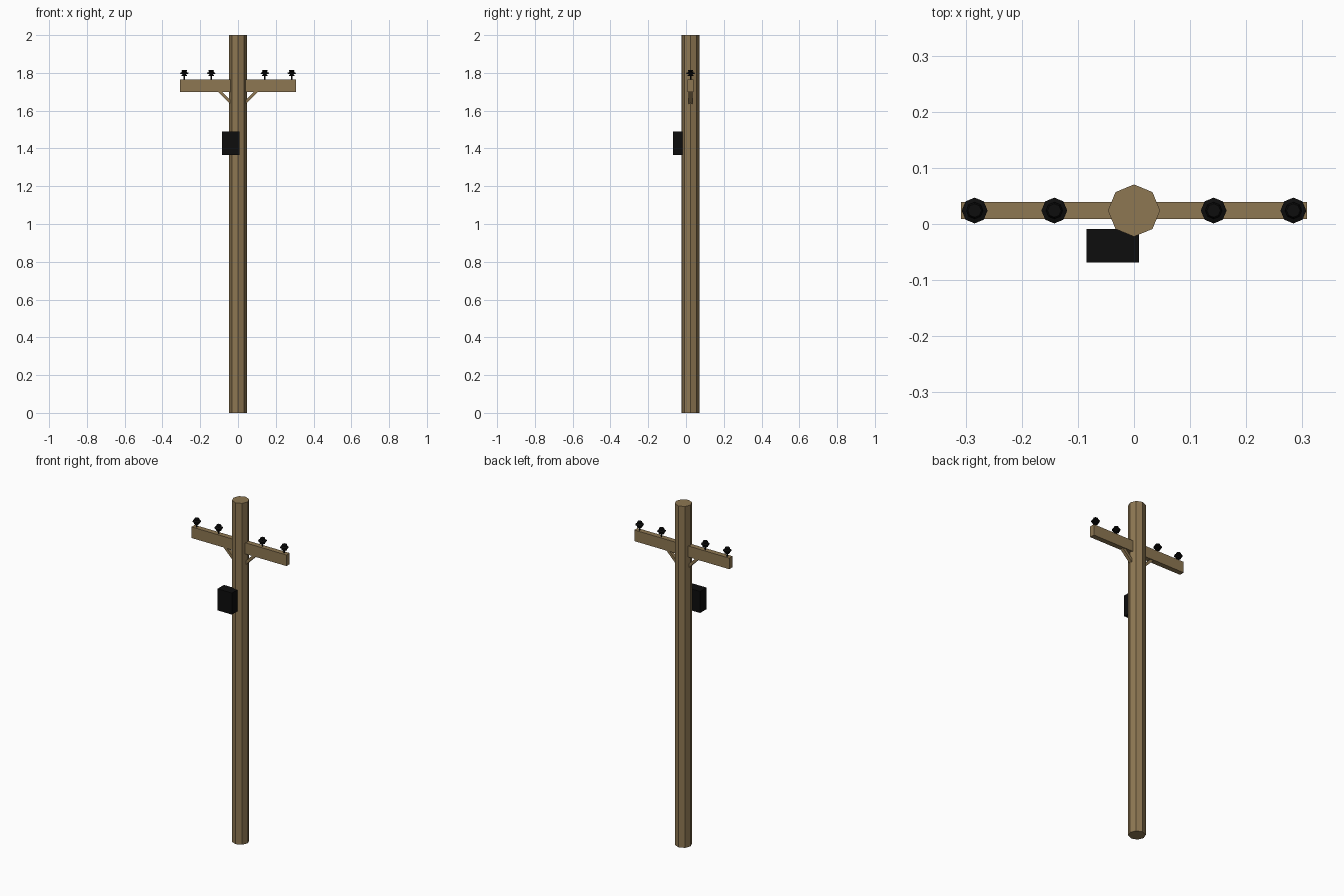
import bpy, bmesh, math
from mathutils import Vector, Matrix

if "Cube" in bpy.data.objects:
    bpy.data.objects.remove(bpy.data.objects["Cube"])

YC = 0.024  # y of the pole axis


def material(name, rgb):
    m = bpy.data.materials.new(name)
    m.diffuse_color = (*rgb, 1)
    m.use_nodes = True
    m.node_tree.nodes["Principled BSDF"].inputs["Base Color"].default_value = m.diffuse_color
    return m


wood = material("wood", (0.27, 0.185, 0.085))
black = material("black", (0.004, 0.004, 0.004))


def finish(name, bm, mat):
    bmesh.ops.recalc_face_normals(bm, faces=bm.faces)
    me = bpy.data.meshes.new(name)
    bm.to_mesh(me)
    bm.free()
    me.materials.append(mat)
    ob = bpy.data.objects.new(name, me)
    bpy.context.collection.objects.link(ob)
    return ob


def box(name, centre, size, mat, tilt=0.0):
    bm = bmesh.new()
    m = (Matrix.Translation(centre) @ Matrix.Rotation(tilt, 4, 'Y')
         @ Matrix.Diagonal((*size, 1)))
    bmesh.ops.create_cube(bm, size=1, matrix=m)
    return finish(name, bm, mat)


def turned(name, x, profile, mat, sides=8):
    """Closed solid of revolution from (radius, z) pairs."""
    bm = bmesh.new()
    rings = []
    for r, z in profile:
        rings.append([bm.verts.new((x + r * math.cos(i * math.tau / sides),
                                    YC + r * math.sin(i * math.tau / sides), z))
                      for i in range(sides)])
    for a, b in zip(rings, rings[1:]):
        for i in range(sides):
            j = (i + 1) % sides
            bm.faces.new((a[i], a[j], b[j], b[i]))
    bm.faces.new(rings[0][::-1])
    bm.faces.new(rings[-1])
    return finish(name, bm, mat)


# Octagonal pole
turned("pole", 0, [(0.0465, 0), (0.0465, 2)], wood)

# Crossarm
box("crossarm", (0, YC, 1.732), (0.616, 0.03, 0.065), wood)

# Diagonal braces and insulators on both sides
insulator = [(0.004, 1.76), (0.004, 1.783), (0.015, 1.783), (0.015, 1.788),
             (0.009, 1.793), (0.023, 1.796), (0.023, 1.800), (0.010, 1.805),
             (0.015, 1.809), (0.012, 1.816)]
for side, s in (("left", -1), ("right", 1)):
    low, high = Vector((s * 0.032, YC, 1.637)), Vector((s * 0.105, YC, 1.71))
    d = high - low
    box(f"brace_{side}", (low + high) / 2, (0.016, 0.02, d.length), wood,
        math.atan2(d.x, d.z))
    for where, x in (("inner", 0.142), ("outer", 0.284)):
        turned(f"insulator_{side}_{where}", s * x, insulator, black)

# Equipment box on the front
box("equipment_box", (-0.038, -0.039, 1.428), (0.094, 0.06, 0.126), black)
